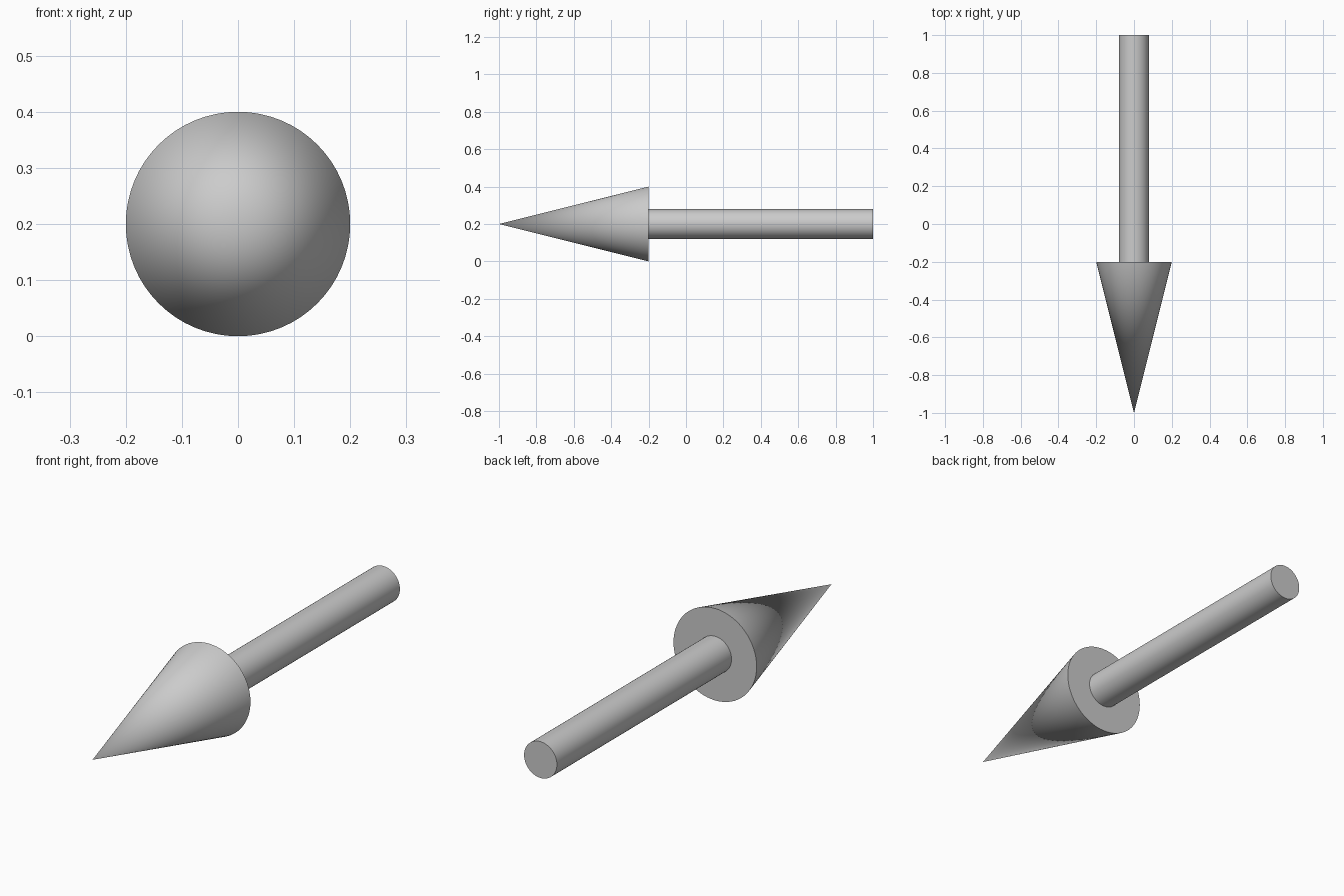
import bpy, math

if "Cube" in bpy.data.objects:
    bpy.data.objects.remove(bpy.data.objects["Cube"])

AXIS_Z = 0.2      # height of the arrow's centre line
SIDES = 64


def round_part(name, y_tip, y_back, r_tip, r_back):
    """Cone or cylinder lying along y, from y_tip (front) to y_back."""
    bpy.ops.mesh.primitive_cone_add(
        vertices=SIDES, radius1=r_back, radius2=r_tip, depth=y_back - y_tip,
        end_fill_type='NGON', location=(0, (y_tip + y_back) / 2, AXIS_Z),
        rotation=(math.radians(90), 0, 0))
    part = bpy.context.object
    part.name = name
    bpy.ops.object.transform_apply(location=False, rotation=True, scale=True)
    bpy.ops.object.shade_smooth_by_angle(angle=math.radians(30))
    return part


# Pointed head facing the front
round_part("arrow_head", -1.0, -0.2, 0.0, 0.2)

# Straight shaft running to the back
round_part("arrow_shaft", -0.2, 1.0, 0.079, 0.079)
